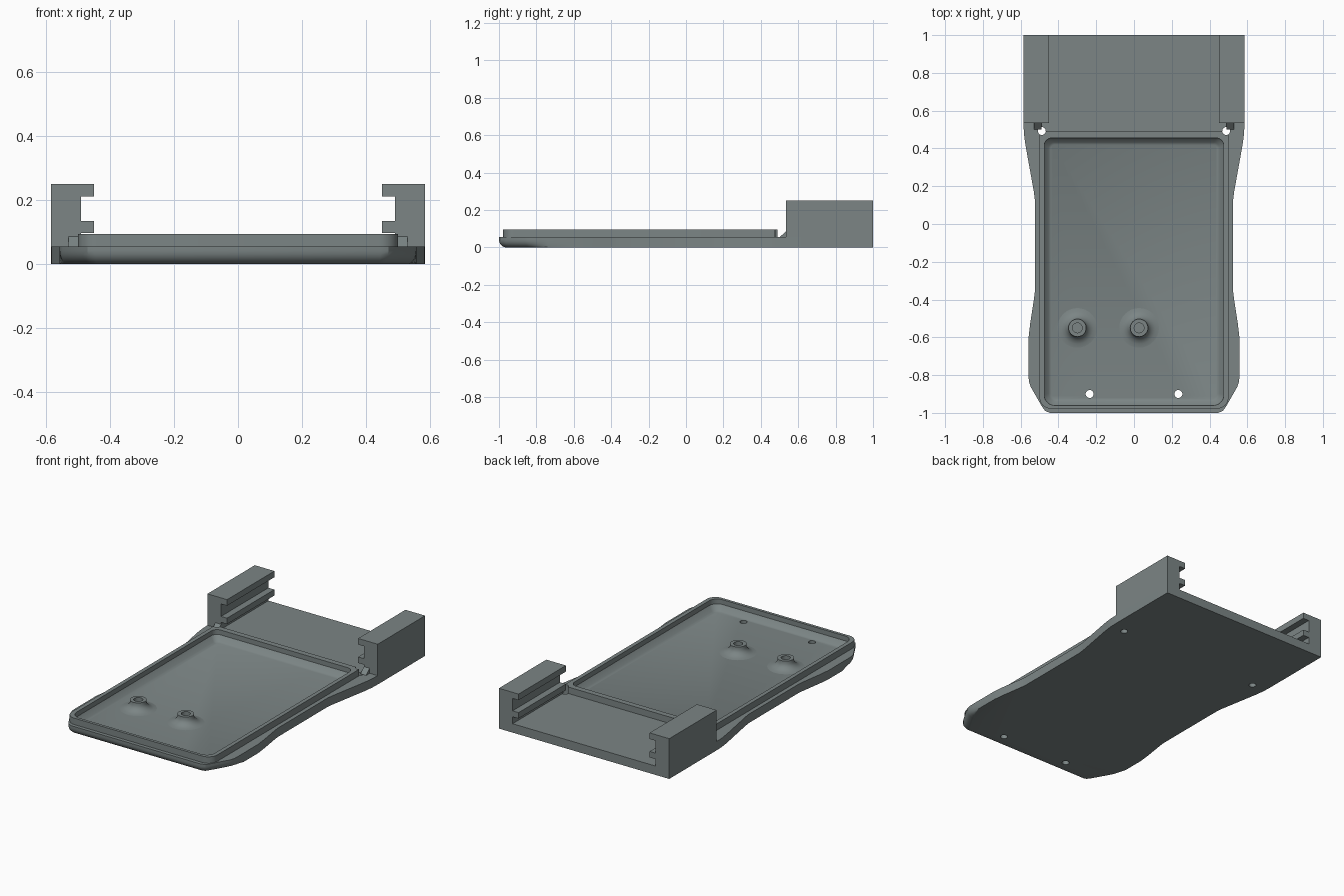
import bpy, bmesh, math
from mathutils import Vector

if "Cube" in bpy.data.objects:
    bpy.data.objects.remove(bpy.data.objects["Cube"])

grey = bpy.data.materials.new("slate_grey")
grey.diffuse_color = (0.2, 0.235, 0.235, 1)
grey.use_nodes = True
grey.node_tree.nodes["Principled BSDF"].inputs["Base Color"].default_value = grey.diffuse_color

DECK, RIM_TOP, FLOOR = 0.055, 0.095, 0.03


def loft(name, rings):
    """Closed solid skinned through rings of equal point count."""
    bm = bmesh.new()
    vr = [[bm.verts.new(p) for p in ring] for ring in rings]
    n = len(rings[0])
    for a, b in zip(vr, vr[1:]):
        for i in range(n):
            j = (i + 1) % n
            bm.faces.new((a[i], a[j], b[j], b[i]))
    bm.faces.new(vr[0][::-1])
    bm.faces.new(vr[-1])
    bmesh.ops.recalc_face_normals(bm, faces=bm.faces)
    me = bpy.data.meshes.new(name)
    bm.to_mesh(me)
    bm.free()
    me.materials.append(grey)
    ob = bpy.data.objects.new(name, me)
    bpy.context.collection.objects.link(ob)
    return ob


def rounded_rect(x, y0, y1, rf, rb, z):
    """Counter-clockwise rectangle, rf / rb = front / back corner radii."""
    pts = []
    for sx, y, sy, r, a0 in ((1, y0, 1, rf, 270), (1, y1, -1, rb, 0),
                             (-1, y1, -1, rb, 90), (-1, y0, 1, rf, 180)):
        for k in range(9):
            a = math.radians(a0 + k * 90 / 8)
            pts.append((sx * (x - r) + r * math.cos(a),
                        y + sy * r + r * math.sin(a), z))
    return pts


def circle(cx, cy, r, z, n=24):
    return [(cx + r * math.cos(2 * math.pi * k / n),
             cy + r * math.sin(2 * math.pi * k / n), z) for k in range(n)]


def boolean(target, tool, op):
    m = target.modifiers.new(op, 'BOOLEAN')
    m.operation, m.object, m.solver = op, tool, 'EXACT'
    bpy.context.view_layer.objects.active = target
    bpy.ops.object.modifier_apply(modifier=m.name)
    bpy.data.objects.remove(tool)


def smooth(ob, angle=30):
    bpy.ops.object.select_all(action='DESELECT')
    ob.select_set(True)
    bpy.context.view_layer.objects.active = ob
    bpy.ops.object.shade_smooth_by_angle(angle=math.radians(angle))


# Waisted base plate, underside rounded around the front end
half = [(.445, -1), (.47, -.99), (.488, -.965), (.548, -.86), (.557, -.83),
        (.558, -.79), (.558, -.74), (.558, -.6), (.55, -.53), (.53, -.4),
        (.525, -.36), (.525, .13), (.53, .17), (.575, .42), (.583, .48),
        (.585, .54), (.585, 1)]
outline = [Vector(p) for p in half] + [Vector((-x, y)) for x, y in half[::-1]]
n = len(outline)
normals = []
for i, p in enumerate(outline):
    a = (p - outline[i - 1]).normalized()
    b = (outline[(i + 1) % n] - p).normalized()
    t = (a + b).normalized()
    normals.append(Vector((t.y, -t.x)) / max(a.dot(t), .5))
rings = []
R = 0.042
for k in range(7):
    ang = math.radians(15 * k)
    ring = []
    for p, nv in zip(outline, normals):
        w = R * min(1, max(0, (-.74 - p.y) / .12))
        q = p - nv * w * (1 - math.sin(ang))
        ring.append((q.x, q.y, R * (1 - math.cos(ang))))
    rings.append(ring)
rings.append([(p.x, p.y, DECK) for p in outline])
base = loft("base_plate", rings)

# Raised rim, then the tray pocket with sloping walls
rim = loft("rim", [rounded_rect(.5, -.978, .49, .06, .012, z) for z in (.045, RIM_TOP)])
boolean(base, rim, 'UNION')
pocket = loft("pocket_cutter", [
    rounded_rect(.44, -.927, .42, .03, .02, FLOOR),
    rounded_rect(.452, -.939, .432, .042, .03, .036),
    rounded_rect(.475, -.96, .455, .055, .04, .065),
    rounded_rect(.475, -.96, .455, .055, .04, .2)])
boolean(base, pocket, 'DIFFERENCE')

# Screw holes through the plate
for x, y in ((.488, .492), (-.488, .492), (.235, -.9), (-.235, -.9)):
    hole = loft("hole_cutter", [circle(x, y, .021, z) for z in (-.1, .3)])
    boolean(base, hole, 'DIFFERENCE')
smooth(base)

# Flared screw bosses on the tray floor
boss_profile = [(.105, FLOOR), (.085, .033), (.068, .041), (.056, .052),
                (.047, .066), (.047, .085), (.026, .085), (.026, .055)]
for x in (-.3, .027):
    boss = loft("screw_boss", [circle(x, -.55, r, z, 32) for r, z in boss_profile])
    smooth(boss, 35)

# Slotted side rails at the back, with a small ramp before each
rail = [(.585, DECK), (.585, .25), (.45, .25), (.45, .212), (.491, .212),
        (.491, .135), (.45, .135), (.45, .098), (.491, .098), (.491, DECK)]
for s, side in ((1, "right"), (-1, "left")):
    loft(side + "_rail", [[(s * x, y, z) for x, z in rail] for y in (.535, 1)])
    ramp = [(.5, DECK), (.535, DECK), (.535, .086)]
    loft(side + "_ramp", [[(s * x, y, z) for y, z in ramp] for x in (.491, .53)])
